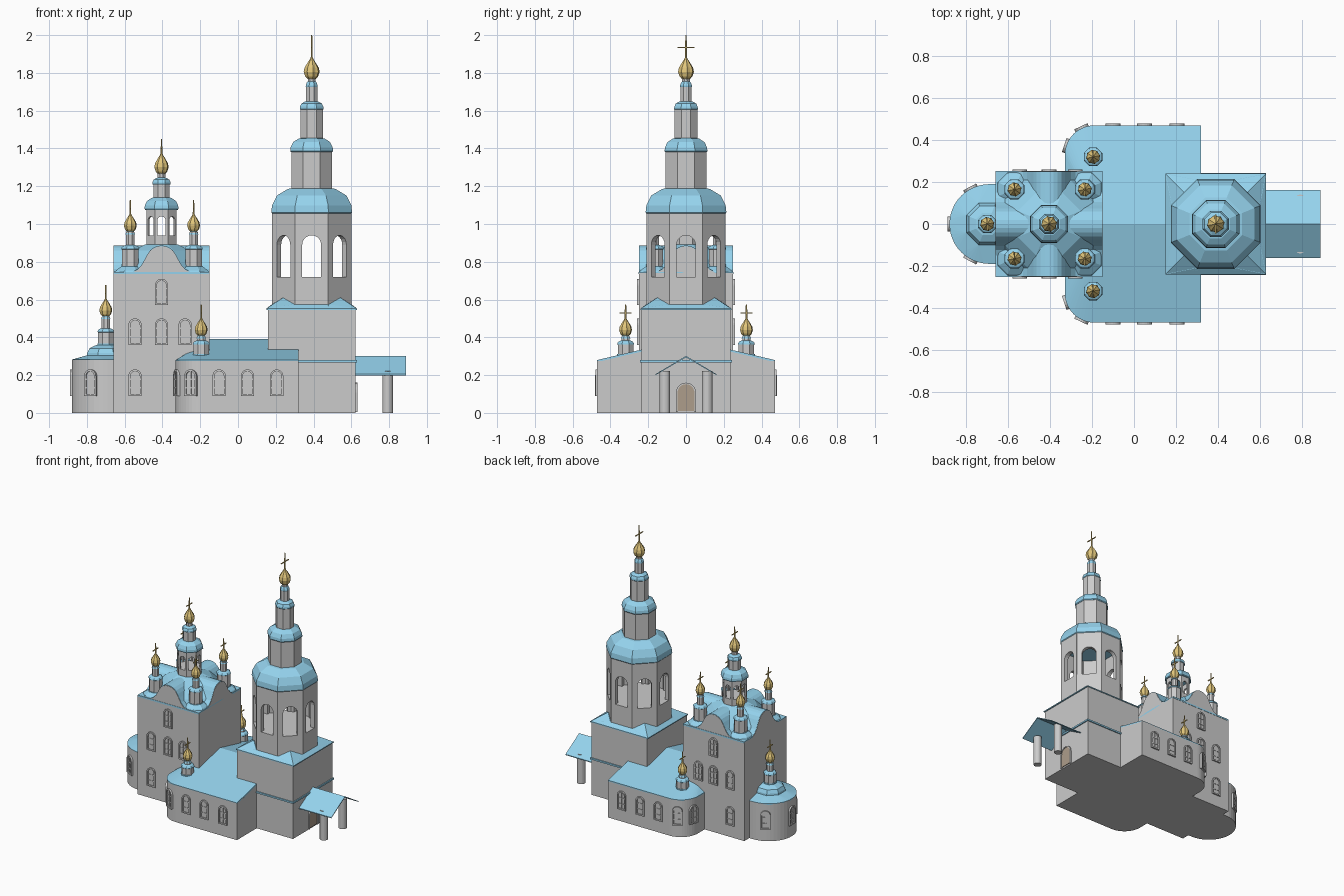
import bpy, bmesh
from math import pi, cos, sin, radians
from mathutils import Matrix, Vector

if "Cube" in bpy.data.objects:
    bpy.data.objects.remove(bpy.data.objects["Cube"])


def material(name, rgb):
    m = bpy.data.materials.new(name)
    m.diffuse_color = (*rgb, 1)
    m.use_nodes = True
    m.node_tree.nodes["Principled BSDF"].inputs["Base Color"].default_value = m.diffuse_color
    return m


BLUE = material("blue_roof", (0.30, 0.65, 0.85))
GOLD = material("gold", (0.76, 0.57, 0.20))
BROWN = material("brown_door", (0.42, 0.34, 0.26))


def finish(name, bm, mat=None, loc=(0, 0, 0), rz=0):
    bmesh.ops.recalc_face_normals(bm, faces=bm.faces)
    me = bpy.data.meshes.new(name)
    bm.to_mesh(me)
    bm.free()
    ob = bpy.data.objects.new(name, me)
    bpy.context.collection.objects.link(ob)
    ob.matrix_world = Matrix.Translation(loc) @ Matrix.Rotation(rz, 4, 'Z')
    if mat:
        me.materials.append(mat)
    return ob


def hull(name, pts, mat=None):
    bm = bmesh.new()
    vs = [bm.verts.new(p) for p in pts]
    r = bmesh.ops.convex_hull(bm, input=vs)
    junk = {g for g in r["geom_interior"] + r["geom_unused"] if isinstance(g, bmesh.types.BMVert)}
    bmesh.ops.delete(bm, geom=list(junk), context='VERTS')
    bmesh.ops.dissolve_limit(bm, angle_limit=0.01, verts=bm.verts, edges=bm.edges)
    return finish(name, bm, mat)


def box(name, x0, x1, y0, y1, z0, z1, mat=None):
    return hull(name, [(x, y, z) for x in (x0, x1) for y in (y0, y1) for z in (z0, z1)], mat)


def level(outline, z):
    return [(x, y, z) for x, y in outline]


def lathe(name, prof, x, y, mat=None, n=8, lobe=1.0):
    """Stack of n-sided rings; r is measured to the flat of the polygon."""
    bm = bmesh.new()
    rings = []
    for r, z in prof:
        c = r / cos(pi / n)
        rings.append([bm.verts.new((c * (lobe if i % 2 else 1) * cos((2 * i + 1) * pi / n),
                                    c * (lobe if i % 2 else 1) * sin((2 * i + 1) * pi / n), z))
                      for i in range(n)])
    for a, b in zip(rings, rings[1:]):
        for i in range(n):
            j = (i + 1) % n
            bm.faces.new((a[i], a[j], b[j], b[i]))
    bm.faces.new(rings[0])
    bm.faces.new(rings[-1])
    return finish(name, bm, mat, (x, y, 0))


def prisms(name, parts, loc, rz=0, mat=None):
    """parts: (outline in x-z, y0, y1); the front faces -y before turning by rz."""
    bm = bmesh.new()
    for pts, y0, y1 in parts:
        a = [bm.verts.new((u, y0, v)) for u, v in pts]
        b = [bm.verts.new((u, y1, v)) for u, v in pts]
        bm.faces.new(a)
        bm.faces.new(b)
        for i in range(len(a)):
            j = (i + 1) % len(a)
            bm.faces.new((a[i], a[j], b[j], b[i]))
    return finish(name, bm, mat, loc, rz)


def arch(w, h, n=10):
    r = w / 2
    return [(-r, 0)] + [(-r * cos(pi * i / n), h - r + r * sin(pi * i / n)) for i in range(n + 1)] + [(r, 0)]


def rect(u0, u1, v0, v1):
    return [(u0, v0), (u1, v0), (u1, v1), (u0, v1)]


def window(name, x, y, z, rz=0, w=0.07, h=0.14):
    frame = arch(w, h) + arch(w - 0.02, h - 0.01)[::-1]
    bars = [rect(-0.003, 0.003, 0, h - 0.005)] + [rect(-w / 2 + .005, w / 2 - .005, v, v + 0.006) for v in (0.04, 0.085)]
    parts = [(arch(w, h), -0.003, 0.015), (frame, -0.011, 0.01), (rect(-w / 2, w / 2, 0, 0.01), -0.011, 0.01)]
    prisms(name, parts + [(b, -0.007, 0.01) for b in bars], (x, y, z), rz)


def arcade(name, x, r, z0, z1, w, h):
    """Octagonal ring of open arches."""
    half = r * 0.4142
    pts = arch(w, h) + [(half, 0), (half, z1 - z0), (-half, z1 - z0), (-half, 0)]
    for k in range(8):
        a = k * pi / 4
        prisms(name, [(pts, 0, r * 0.15)], (x + r * sin(a), -r * cos(a), z0), a)


def finial(name, x, y, z, top, r, h, bar):
    prof = [(.45, 0), (.82, .14), (1, .34), (.9, .52), (.55, .72), (.25, .88), (.1, 1.0)]
    lathe(name + "_onion", [(r * a, z + h * b) for a, b in prof], x, y, GOLD, 16, 0.88)
    lathe(name + "_cross_post", [(0.005, z + h * 0.9), (0.003, top)], x, y, GOLD, 6)
    zb = top - bar * 1.45
    box(name + "_cross_bar", x - .003, x + .003, y - bar, y + bar, zb - .003, zb + .003, GOLD)


def cap(name, x, y, r, r2, z0, z1):
    """Bulging eight-sided roof from half-width r up to r2."""
    h = z1 - z0
    prof = [(r * .96, z0), (r, z0 + .08 * h), (r * .98, z0 + .35 * h), (r * .86, z0 + .72 * h),
            (r2 + (r - r2) * .15, z0 + .97 * h), (r2 * 0.9, z1)]
    lathe(name, prof, x, y, BLUE)


def cupola(name, x, y, z0, z1, zo, r=0.042):
    lathe(name + "_base", [(r * 1.08, z0 - .03), (r * 1.08, z0 + .008)], x, y, BLUE)
    lathe(name + "_drum", [(r, z0), (r, z1)], x, y)
    cap(name + "_cap", x, y, r * 1.08, .024, z1 - .004, z1 + .018)
    lathe(name + "_neck", [(.022, z1), (.022, zo)], x, y)
    lathe(name + "_collar", [(.026, zo - .012), (.018, zo + .004)], x, y, BLUE)
    finial(name, x, y, zo, zo + .17, .034, .1, .032)


# Main church: walls, curved gables on four sides, roof
CX = -0.405
box("church_walls", -.66, -.15, -.25, .25, 0, .74)
half = [(.15, .745), (.125, .758), (.105, .78), (.088, .81), (.075, .835), (.06, .857), (.04, .872), (.02, .88)]
gable = [(-.15, .73)] + [(-u, v) for u, v in half] + [(0, .882)] + half[::-1] + [(.15, .73)]
for k in range(4):
    d = .25 if k % 2 == 0 else .255
    a = k * pi / 2
    prisms("church_gable", [(gable, 0, .012)], (CX + d * sin(a), -d * cos(a), 0), a)
    prisms("gable_roof", [([(u, v + .004) for u, v in gable], .002, d)], (CX + d * sin(a), -d * cos(a), 0), a, BLUE)
box("church_eave", -.66, -.15, -.252, .252, .735, .747, BLUE)
lathe("church_roof", [(.245, .745), (.22, .79), (.15, .86), (.085, .892)], CX, 0, BLUE)
for x in (-.57, -.235):
    for y in (-.165, .165):
        lathe("corner_roof", [(.085, .74), (.075, .755), (.048, .775)], x, y, BLUE)
        cupola("corner_cupola", x, y, .77, .87, .957, .044)

# Central lantern
lathe("lantern_sill", [(.08, .86), (.08, .94)], CX, 0)
arcade("lantern_arch", CX, .08, .94, 1.08, .042, .1)
cap("lantern_cap", CX, 0, .09, .045, 1.075, 1.14)
lathe("lantern_neck", [(.042, 1.13), (.042, 1.215)], CX, 0)
cap("lantern_top", CX, 0, .048, .022, 1.21, 1.245)
lathe("lantern_collar", [(.02, 1.24), (.02, 1.27)], CX, 0)
finial("lantern", CX, 0, 1.262, 1.45, .038, .115, .035)

# Apse
apse = [(-.6, .19), (-.6, -.19)] + [(-.69 - .19 * sin(pi * i / 24), -.19 * cos(pi * i / 24)) for i in range(25)]
smooth = [hull("apse_wall", level(apse, 0) + level(apse, .28))]
octo = [(-.70 + .108 * cos(pi / 8 + i * pi / 4), .108 * sin(pi / 8 + i * pi / 4)) for i in range(8)]
hull("apse_roof", level(apse, .274) + level(apse, .282) + level(octo, .305), BLUE)
cap("apse_dome", -.70, 0, .1, .045, .295, .36)
cupola("apse_cupola", -.70, 0, .36, .43, .508, .04)
for deg in (-62, 0, 62):
    a = radians(deg)
    window("apse_window", -.69 - .189 * cos(a), .189 * sin(a), .09, -pi / 2 - a)

# Refectory with rounded corners and hipped roof
corner = [(-.19 - .14 * sin(pi / 2 * i / 12), -.33 - .14 * cos(pi / 2 * i / 12)) for i in range(13)]
plan = [(.32, -.47)] + corner + [(x, -y) for x, y in corner] + [(.32, .47)]
smooth.append(hull("refectory_walls", level(plan, 0) + level(plan, .276)))
ridge = [(.32, 0, .386), (-.15, 0, .386)]
hull("refectory_gable", level([(.32, -.465), (.32, .465), (.3, -.465), (.3, .465)], .27) + [(.3205, 0, .38), (.3, 0, .38)])
hull("refectory_roof", level(plan, .272) + level(plan, .28) + [(x, y, z + .004) for x, y, z in ridge], BLUE)
for s in (-1, 1):
    cupola("refectory_cupola", -.195, s * .32, .305, .365, .405, .041)
    rz = 0 if s < 0 else pi
    for x in (-.10, .05, .205):
        window("refectory_window", x, s * .469, .09, rz)
    for deg in (18, 65):
        a = radians(deg)
        window("corner_window", -.19 - .139 * cos(a), s * (.33 + .139 * sin(a)), .09, -pi / 2 - s * a)
    for x, z in ((-.545, .09), (-.545, .36), (CX, .36), (-.28, .36), (CX, .57)):
        window("church_window", x, s * .249, z, rz)

# Bell tower base with broached roof
TX = 0.39
box("tower_base", .158, .622, -.235, .235, 0, .55)
box("tower_band", .30, .63, -.243, .243, .268, .28, BLUE)
sq = [(TX + a * .24, b * .24) for a in (-1, 1) for b in (-1, 1)]
c8 = .21 / cos(pi / 8)
ring = [(TX + c8 * cos(pi / 8 + i * pi / 4), c8 * sin(pi / 8 + i * pi / 4)) for i in range(8)]
hull("tower_base_roof", level(sq, .546) + level(sq, .553) + level(ring, .575), BLUE)
for a in (-1, 1):
    for b in (-1, 1):
        hull("corner_broach", [(TX + a * u, b * v, z) for u, v, z in
             ((.24, .24, .552), (.22, .08, .568), (.08, .22, .568), (.152, .152, .61), (.1, .1, .56))], BLUE)

# Belfry and diminishing tiers
lathe("belfry_sill", [(.21, .55), (.21, .72)], TX, 0)
arcade("belfry_arch", TX, .21, .72, 1.06, .1, .22)
cap("belfry_dome", TX, 0, .214, .11, 1.05, 1.19)
for r, z0, z1, z2, r2 in ((.108, 1.17, 1.385, 1.455, .06), (.06, 1.44, 1.61, 1.65, .03), (.03, 1.64, 1.73, 1.755, .02)):
    lathe("tower_tier", [(r, z0), (r, z1)], TX, 0)
    cap("tier_cap", TX, 0, r * 1.05, r2, z1 - .005, z2)
lathe("tower_collar", [(.02, 1.74), (.02, 1.78)], TX, 0)
finial("tower", TX, 0, 1.765, 2.0, .042, .12, .045)

# Porch roof, columns and door
prisms("porch_roof", [([(-.162, .205), (0, .302), (.162, .205), (.162, .199), (0, .294), (-.162, .199)], 0, .27)],
       (.89, 0, 0), pi / 2, BLUE)
for y in (-.112, .112):
    smooth.append(lathe("porch_column", [(.028, 0), (.028, .222)], .793, y, None, 20))
prisms("door", [(arch(.09, .145), -.006, .01)], (.622, 0, .01), pi / 2, BROWN)
prisms("door_frame", [(arch(.106, .155) + arch(.09, .147)[::-1], -.01, .01)], (.622, 0, .005), pi / 2)

# Round walls and columns are smooth
for ob in bpy.context.view_layer.objects:
    ob.select_set(ob in smooth)
bpy.context.view_layer.objects.active = smooth[0]
bpy.ops.object.shade_smooth_by_angle(angle=radians(30))
